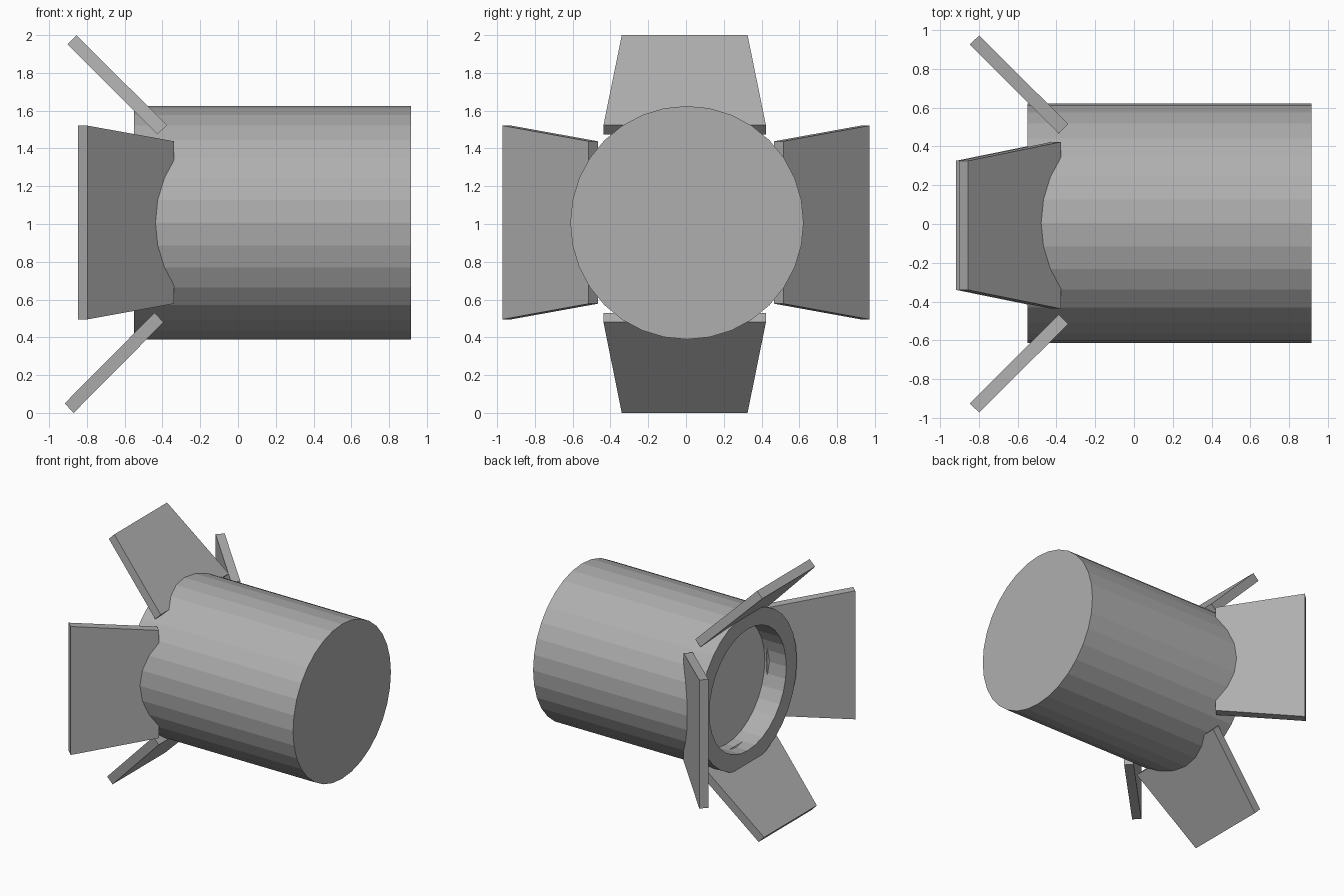
import bpy, bmesh, math

if "Cube" in bpy.data.objects:
    bpy.data.objects.remove(bpy.data.objects["Cube"])

CY, CZ = 0.005, 1.007   # lamp axis


def material(name, v):
    m = bpy.data.materials.new(name)
    m.diffuse_color = (v, v, v, 1)
    m.use_nodes = True
    m.node_tree.nodes["Principled BSDF"].inputs["Base Color"].default_value = m.diffuse_color
    return m


BODY = material("dark_grey", 0.43)
GLASS = material("light_grey", 0.8)


def make(name, bm, mat=BODY):
    bmesh.ops.recalc_face_normals(bm, faces=bm.faces)
    me = bpy.data.meshes.new(name)
    bm.to_mesh(me)
    bm.free()
    me.materials.append(mat)
    ob = bpy.data.objects.new(name, me)
    bpy.context.collection.objects.link(ob)
    return ob


def lamp_can(name, profile, sides=32):
    """Rings along x from (x, radius) pairs; both ends capped, the last one as glass."""
    bm = bmesh.new()
    rings = []
    for x, r in profile:
        rings.append([bm.verts.new((x, CY + r * math.cos(2 * math.pi * i / sides),
                                    CZ + r * math.sin(2 * math.pi * i / sides)))
                      for i in range(sides)])
    for a, b in zip(rings, rings[1:]):
        for i in range(sides):
            j = (i + 1) % sides
            bm.faces.new((a[i], a[j], b[j], b[i]))
    bm.faces.new(rings[0])
    bm.faces.new(rings[-1]).material_index = 1
    ob = make(name, bm)
    ob.data.materials.append(GLASS)
    return ob


def flap(name, profile, widths, place):
    """Tapered board: profile of (x, outward), widths per corner, place maps to xyz."""
    bm = bmesh.new()
    sides = [[bm.verts.new(place(x, d, s * w)) for (x, d), w in zip(profile, widths)]
             for s in (-1, 1)]
    bm.faces.new(sides[0])
    bm.faces.new(sides[1])
    for i in range(4):
        j = (i + 1) % 4
        bm.faces.new((sides[0][i], sides[0][j], sides[1][j], sides[1][i]))
    return make(name, bm)


# can with recessed lens
lamp_can("lamp_can", [(0.915, 0.6175), (-0.55, 0.6175), (-0.55, 0.485), (-0.36, 0.485)])

# upper and lower flaps, narrowing outwards
narrow = (0.333, 0.333, 0.43, 0.43)
flap("upper_flap", [(-0.855, 2.0), (-0.903, 1.952), (-0.425, 1.475), (-0.377, 1.523)],
     narrow, lambda x, d, w: (x, -0.007 + w, d))
flap("lower_flap", [(-0.87, 0.0), (-0.918, 0.05), (-0.442, 0.53), (-0.394, 0.48)],
     narrow, lambda x, d, w: (x, -0.007 + w, d))

# side flaps, widening outwards
wide = (0.513, 0.513, 0.43, 0.43)
side = [(-0.798, 0.972), (-0.847, 0.926), (-0.388, 0.467), (-0.339, 0.515)]
for name, s in (("left_flap", -1), ("right_flap", 1)):
    flap(name, side, wide, lambda x, d, w: (x, s * d, 1.008 + w))
